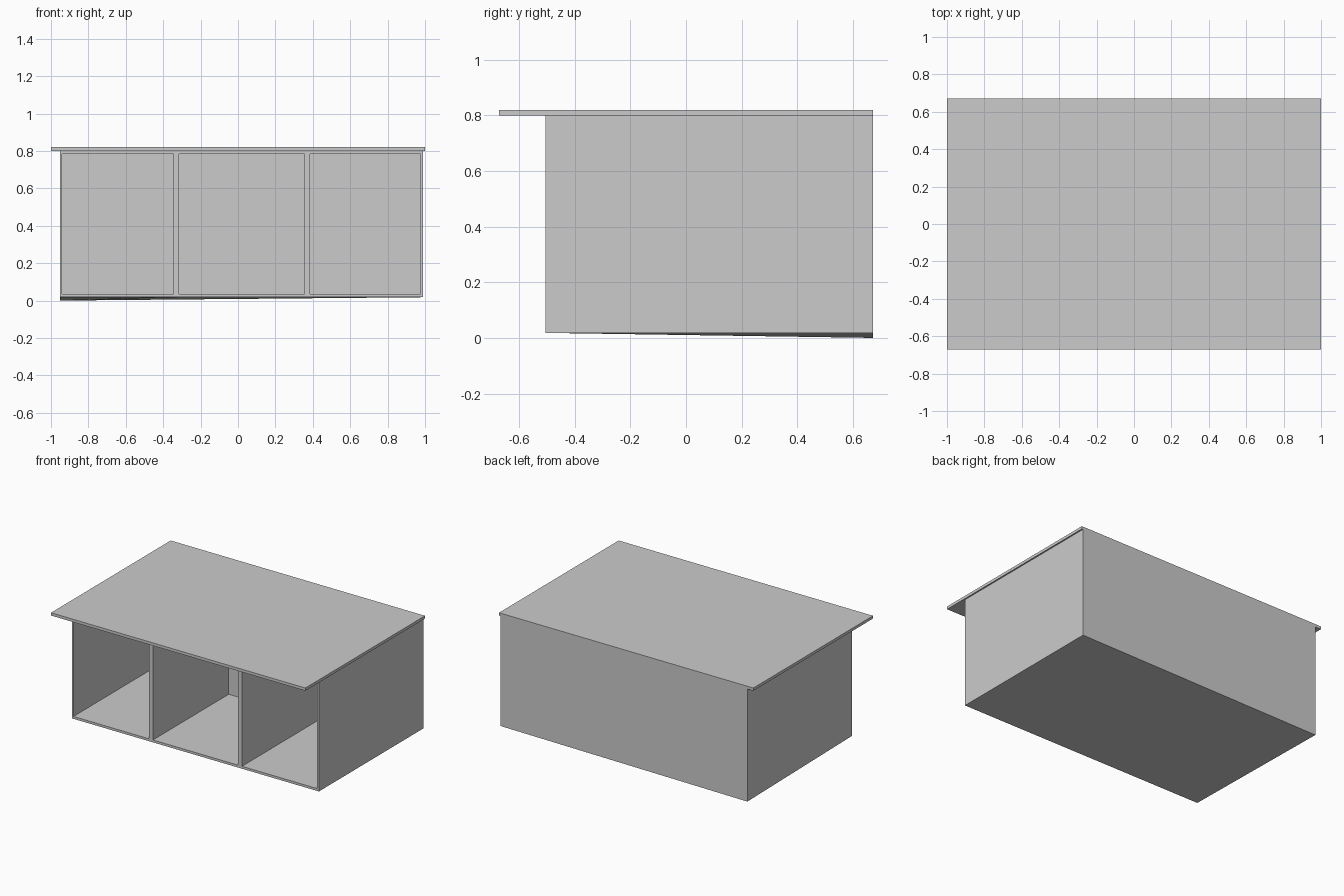
import bpy, bmesh
from mathutils import Vector

cube = bpy.data.objects.get("Cube")
if cube:
    bpy.data.objects.remove(cube)

grey = bpy.data.materials.new("light_grey")
grey.use_nodes = True
COLOUR = (0.6, 0.6, 0.6, 1)
grey.diffuse_color = COLOUR
grey.node_tree.nodes["Principled BSDF"].inputs["Base Color"].default_value = COLOUR


def box(lo, hi):
    """Mesh of a box between two corners."""
    bm = bmesh.new()
    bmesh.ops.create_cube(bm, size=1)
    lo, hi = Vector(lo), Vector(hi)
    for v in bm.verts:
        v.co = Vector(lo[i] + (v.co[i] + 0.5) * (hi[i] - lo[i]) for i in range(3))
    return bm


def finish(bm, name):
    mesh = bpy.data.meshes.new(name)
    bm.to_mesh(mesh)
    bm.free()
    mesh.materials.append(grey)
    obj = bpy.data.objects.new(name, mesh)
    bpy.context.collection.objects.link(obj)


# Overhanging top board, flush with the back
finish(box((-1, -0.672, 0.80), (1, 0.672, 0.82)), "top_board")

# Cabinet body with three compartments recessed from the front
FRONT, BACK, FLOOR, CEILING = -0.505, 0.672, 0.035, 0.785
RECESS = 0.85
openings = [(-0.94, -0.345), (-0.315, 0.355), (0.385, 0.975)]
body = box((-0.953, FRONT, 0.018), (0.99, BACK, 0.80))


def slice_at(axis, value):
    normal, point = Vector(), Vector()
    normal[axis], point[axis] = 1, value
    bmesh.ops.bisect_plane(body, geom=body.verts[:] + body.edges[:] + body.faces[:],
                           plane_co=point, plane_no=normal)


for pair in openings:
    for x in pair:
        slice_at(0, x)
for z in (FLOOR, CEILING):
    slice_at(2, z)


def is_opening(face):
    c = face.calc_center_median()
    return (face.normal.y < -0.9 and FLOOR < c.z < CEILING
            and any(a < c.x < b for a, b in openings))


body.normal_update()
pushed = bmesh.ops.extrude_discrete_faces(body, faces=[f for f in body.faces if is_opening(f)])
for face in pushed["faces"]:
    bmesh.ops.translate(body, verts=face.verts, vec=(0, RECESS, 0))

# Merge the flat outer panels, then drop the sagging rear corner of the underside
bmesh.ops.dissolve_limit(body, angle_limit=0.01, verts=body.verts[:], edges=body.edges[:])
corner = min(body.verts, key=lambda v: v.co.x - v.co.y + v.co.z)
corner.co.z = 0
bmesh.ops.triangulate(body, faces=[f for f in body.faces if f.normal.z < -0.9 and corner in f.verts[:]])
bmesh.ops.recalc_face_normals(body, faces=body.faces[:])
finish(body, "cabinet_body")
